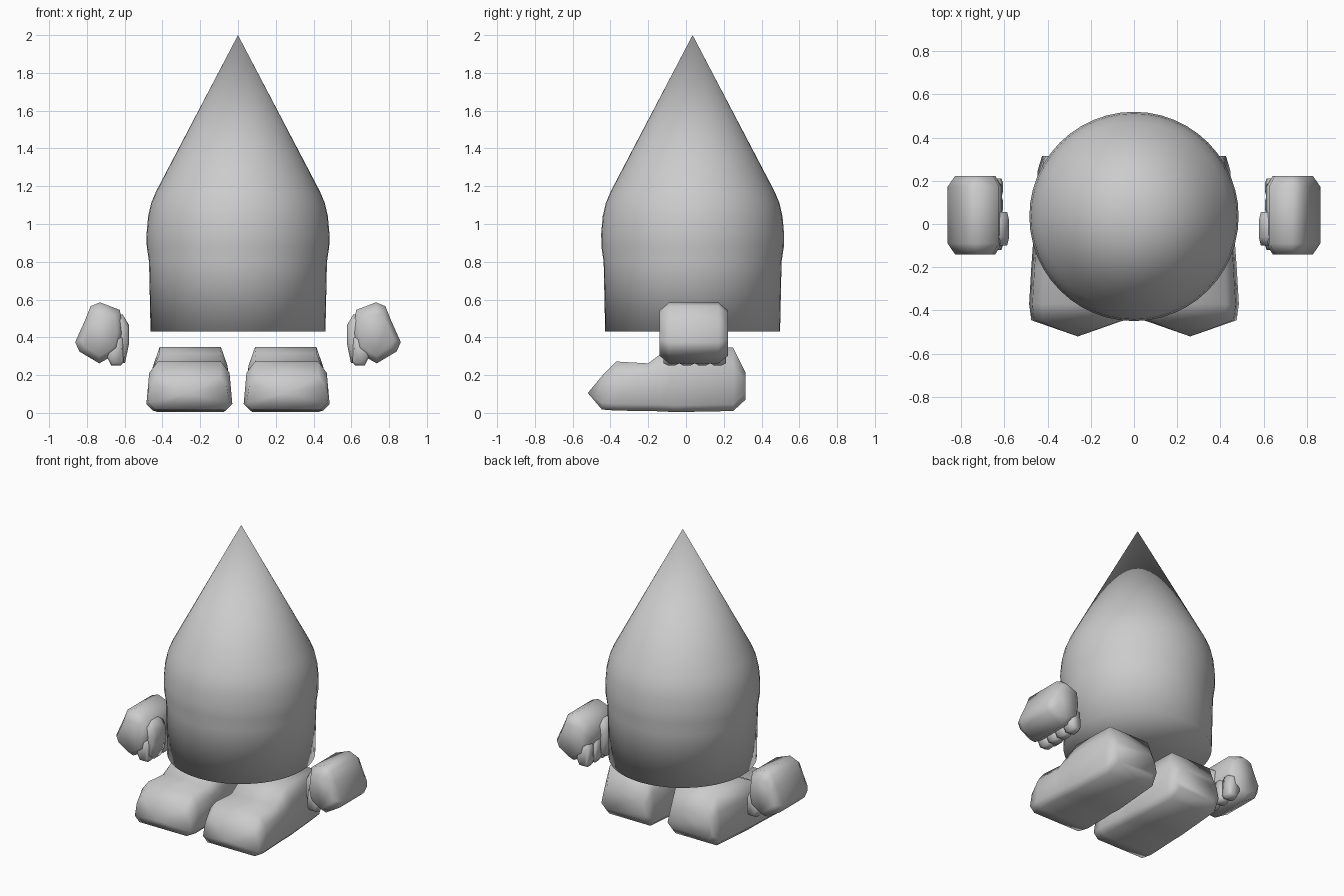
import bpy, bmesh, math
from mathutils import Vector

if "Cube" in bpy.data.objects:
    bpy.data.objects.remove(bpy.data.objects["Cube"])

grey = bpy.data.materials.new("plain grey")
grey.diffuse_color = (0.6, 0.6, 0.6, 1)
grey.use_nodes = True
grey.node_tree.nodes["Principled BSDF"].inputs["Base Color"].default_value = grey.diffuse_color


def loft(name, rings, side=1, start=None, end=None):
    """Skin a list of closed rings; ends close on a given or average point."""
    bm = bmesh.new()
    loops = [[bm.verts.new((side * x, y, z)) for x, y, z in r] for r in rings]
    for a, b in zip(loops, loops[1:]):
        n = len(a)
        for i in range(n):
            j = (i + 1) % n
            bm.faces.new((a[i], a[j], b[j], b[i]))
    for loop, pole in ((loops[0], start), (loops[-1], end)):
        if pole:
            c = bm.verts.new((side * pole[0], pole[1], pole[2]))
            for i in range(len(loop)):
                bm.faces.new((loop[i], loop[(i + 1) % len(loop)], c))
        else:
            bm.faces.new(loop)
    bmesh.ops.recalc_face_normals(bm, faces=bm.faces)
    for f in bm.faces:
        f.smooth = True
    me = bpy.data.meshes.new(name)
    bm.to_mesh(me)
    bm.free()
    me.materials.append(grey)
    ob = bpy.data.objects.new(name, me)
    bpy.context.collection.objects.link(ob)
    return ob


# Body: round drop with a pointed top, closed below
CY = 0.035
profile = [(0.463, 0.43), (0.471, 0.80), (0.483, 0.88), (0.484, 0.95),
           (0.476, 1.04), (0.460, 1.11), (0.435, 1.17)]
SEG = 48
rings = [[(r * math.cos(2 * math.pi * i / SEG), CY + r * math.sin(2 * math.pi * i / SEG), z)
          for i in range(SEG)] for r, z in profile]
loft("body", rings, 1, (0, CY, 0.43), (0, CY, 2.0))


def foot_ring(y, x0, x1, z0, z1, cx, cz):
    """Chamfered rectangle across the foot."""
    b = 0.035
    return [(x0 + b, y, z0), (x1 - b, y, z0), (x1, y, z0 + b), (x1 - 0.015, y, z1 - cz),
            (x1 - cx, y, z1), (x0 + cx, y, z1), (x0 + 0.015, y, z1 - cz), (x0, y, z0 + b)]


foot_sections = [
    (-0.445, 0.045, 0.475, 0.018, 0.195, 0.05, 0.05),
    (-0.37, 0.03, 0.485, 0.012, 0.272, 0.06, 0.06),
    (-0.20, 0.035, 0.475, 0.010, 0.262, 0.055, 0.05),
    (-0.13, 0.04, 0.47, 0.008, 0.315, 0.055, 0.09),
    (-0.06, 0.04, 0.465, 0.004, 0.348, 0.05, 0.10),
    (0.25, 0.06, 0.445, 0.010, 0.345, 0.04, 0.10),
    (0.315, 0.08, 0.425, 0.070, 0.215, 0.04, 0.04),
]


def slab(name, outline, y0, y1, rim, shrink, side):
    """Outline in x-z carried along y with rounded ends."""
    cx = sum(p[0] for p in outline) / len(outline)
    cz = sum(p[1] for p in outline) / len(outline)
    rings = []
    for y, s in ((y0, shrink), (y0 + rim, 1), (y1 - rim, 1), (y1, shrink)):
        rings.append([(cx + (x - cx) * s, y, cz + (z - cz) * s) for x, z in outline])
    return loft(name, rings, side)


palm = [(0.73, 0.585), (0.78, 0.565), (0.81, 0.49), (0.862, 0.375), (0.84, 0.325),
        (0.735, 0.262), (0.685, 0.29), (0.63, 0.33), (0.61, 0.42), (0.625, 0.545)]
finger = [(0.67, 0.42), (0.61, 0.40), (0.605, 0.27), (0.62, 0.25), (0.67, 0.25), (0.695, 0.30)]
thumb = [(0.66, 0.53), (0.61, 0.52), (0.577, 0.465), (0.577, 0.365), (0.598, 0.265),
         (0.63, 0.262), (0.66, 0.38)]

for side, word in ((-1, "left"), (1, "right")):
    # Foot
    loft(word + "_foot", [foot_ring(*s) for s in foot_sections], side,
         (0.26, -0.52, 0.105))
    # Curled hand with fingertips and thumb
    slab(word + "_palm", palm, -0.14, 0.222, 0.05, 0.74, side)
    for i in range(4):
        y = -0.12 + i * 0.082
        slab(f"{word}_finger_{i + 1}", finger, y, y + 0.085, 0.025, 0.8, side)
    slab(word + "_thumb", thumb, -0.10, 0.055, 0.04, 0.75, side)
